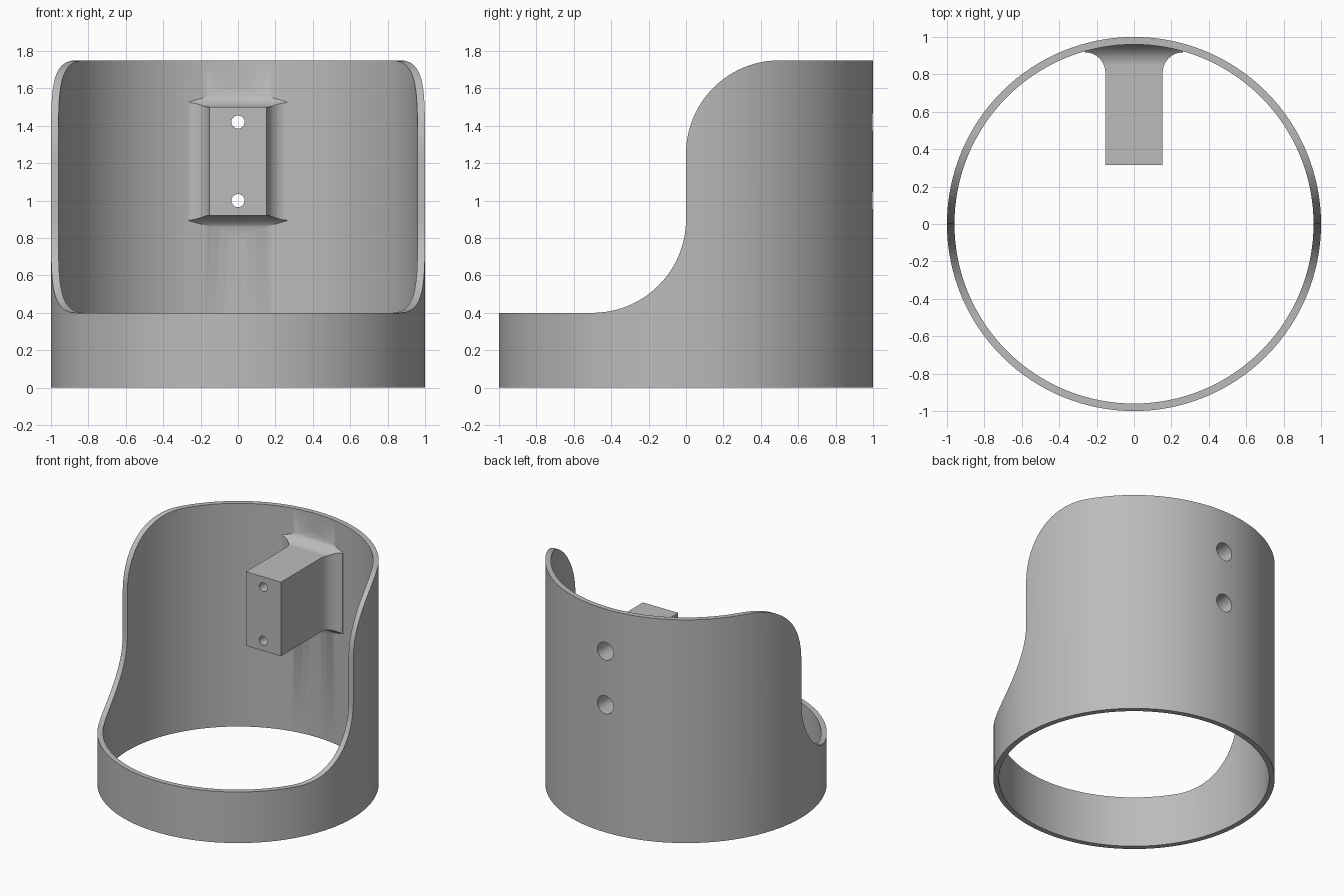
import bpy, bmesh
from math import sin, cos, pi, sqrt
from mathutils import Matrix

cube = bpy.data.objects.get("Cube")
if cube:
    bpy.data.objects.remove(cube, do_unlink=True)

OUTER, INNER, HEIGHT = 1.0, 0.96, 1.75
FILLET = 0.11

grey = bpy.data.materials.new("plain grey")
grey.use_nodes = True
grey.diffuse_color = (0.5, 0.5, 0.5, 1)
grey.node_tree.nodes["Principled BSDF"].inputs["Base Color"].default_value = (0.5, 0.5, 0.5, 1)


def make_object(name, bm):
    bmesh.ops.recalc_face_normals(bm, faces=bm.faces)
    mesh = bpy.data.meshes.new(name)
    bm.to_mesh(mesh)
    bm.free()
    mesh.materials.append(grey)
    obj = bpy.data.objects.new(name, mesh)
    bpy.context.collection.objects.link(obj)
    return obj


def loft(name, rings):
    """Solid skinned through rings of equal point count, capped at both ends."""
    bm = bmesh.new()
    loops = [[bm.verts.new(p) for p in ring] for ring in rings]
    n = len(loops[0])
    for a, b in zip(loops, loops[1:]):
        for i in range(n):
            j = (i + 1) % n
            bm.faces.new((a[i], a[j], b[j], b[i]))
    bm.faces.new(loops[0])
    bm.faces.new(loops[-1])
    return make_object(name, bm)


def cylinder(name, radius, z0, z1, segments=128):
    angles = [2 * pi * i / segments for i in range(segments)]
    return loft(name, [[(radius * cos(a), radius * sin(a), z) for a in angles]
                       for z in (z0, z1)])


def bore(name, radius, y0, y1, z):
    """Cylinder along y for drilling the mount."""
    angles = [2 * pi * i / 40 for i in range(40)]
    return loft(name, [[(radius * cos(a), y, z + radius * sin(a)) for a in angles]
                       for y in (y0, y1)])


def combine(target, tool, operation):
    """Apply a boolean and discard the tool."""
    mod = target.modifiers.new("combine", "BOOLEAN")
    mod.operation, mod.solver, mod.object = operation, "EXACT", tool
    bpy.context.view_layer.objects.active = target
    bpy.ops.object.modifier_apply(modifier=mod.name)
    bpy.data.objects.remove(tool, do_unlink=True)


def arc(cy, cz, r, start, end, steps=24):
    return [(cy + r * cos(start + (end - start) * i / steps),
             cz + r * sin(start + (end - start) * i / steps)) for i in range(steps + 1)]


# Tube wall, trimmed to the S-shaped side outline
cup = cylinder("cup_wall", OUTER, 0, 2)
combine(cup, cylinder("tube_cutter", INNER, -0.5, 2.5), "DIFFERENCE")
outline = [(-1.2, -0.2), (-1.2, 0.4)]
outline += arc(-0.5, 0.9, 0.5, -pi / 2, 0)
outline += arc(0.5, 1.25, 0.5, pi, pi / 2)
outline += [(1.2, HEIGHT), (1.2, -0.2)]
combine(cup, loft("outline_cutter", [[(x, y, z) for y, z in outline] for x in (-1.2, 1.2)]),
        "INTERSECT")

# Mounting block, flaring into the wall with a concave fillet
HALF_W, Z_LOW, Z_HIGH = 0.153, 0.92, 1.5
side_start = sqrt((INNER - FILLET) ** 2 - (HALF_W + FILLET) ** 2)
top_start = INNER - FILLET


def flare(y, start):
    t = min(max(y - start, 0), FILLET)
    return FILLET - sqrt(FILLET ** 2 - t ** 2)


def section(y):
    x = HALF_W + flare(y, side_start)
    d = flare(y, top_start)
    return [(-x, y, Z_LOW - d), (x, y, Z_LOW - d), (x, y, Z_HIGH + d), (-x, y, Z_HIGH + d)]


stations = {0.315, 1.1}
for start in (side_start, top_start):
    stations |= {round(start + FILLET * sin(pi / 2 * i / 10), 5) for i in range(11)}
block = loft("mounting_block", [section(y) for y in sorted(stations)])
combine(block, cylinder("block_trimmer", 0.98, 0.5, 2), "INTERSECT")
combine(cup, block, "UNION")

# Two screw holes, counterbored from the back
for z in (1.0, 1.42):
    combine(cup, bore("screw_hole", 0.035, 0.1, 1.2, z), "DIFFERENCE")
    combine(cup, bore("counterbore", 0.07, 0.55, 1.2, z), "DIFFERENCE")

# Smooth shading with crisp edges
cup.name = "cup_with_mount"
bpy.ops.object.select_all(action="DESELECT")
cup.select_set(True)
bpy.context.view_layer.objects.active = cup
bpy.ops.object.shade_smooth_by_angle()
